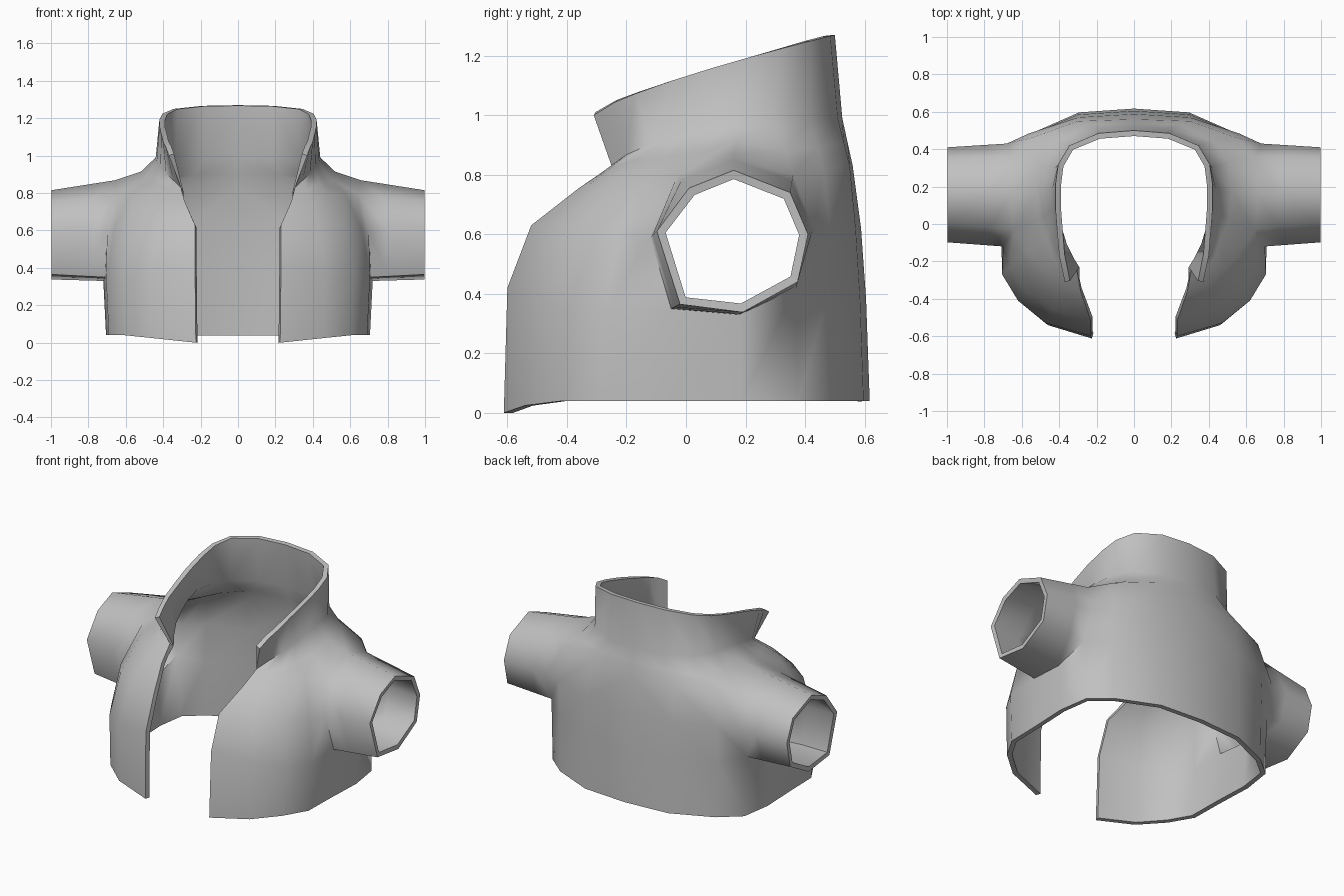
import bpy, bmesh
from mathutils import Vector

if "Cube" in bpy.data.objects:
    bpy.data.objects.remove(bpy.data.objects["Cube"])

# Body sections of the right half, front opening -> side -> centre back
under_arm = [(.23,-.60,.42), (.47,-.53,.38), (.62,-.41,.35), (.705,-.27,.34), (.71,-.05,.35),
             (.72,.18,.33), (.69,.37,.42), (.56,.475,.38), (.30,.585,.38), (0,.605,.38)]
mid_arm = [(.23,-.52,.63), (.43,-.46,.63), (.575,-.36,.62), (.665,-.23,.60), (.70,-.12,.59),
           (0,0,0), (.68,.43,.61), (.56,.485,.62), (.30,.57,.62), (0,.588,.62)]
shoulder = [(.285,-.36,.755), (.39,-.32,.77), (.48,-.24,.79), (.57,-.14,.80), (.645,-.03,.795),
            (.66,.16,.868), (.65,.36,.80), (.55,.46,.82), (.30,.55,.83), (0,.56,.83)]
neck_xy = [(.305,-.25), (.345,-.20), (.385,-.12), (.415,-.02), (.435,.08),
           (.44,.18), (.42,.30), (.35,.42), (.19,.51), (0,.525)]
collar_xy = [(.37,-.31), (.385,-.24), (.40,-.17), (.41,-.05), (.42,.08),
             (.42,.21), (.405,.32), (.345,.42), (.19,.485), (0,.50)]
cuff_yz = [(-.02,.365), (.19,.338), (.375,.44), (.41,.60), (.35,.74),
           (.16,.815), (.01,.755), (-.098,.61)]

hem = [(x * .98, y * 1.02, (0, .025)[i] if i < 2 else .04)
       for i, (x, y, z) in enumerate(under_arm)]
neck = [(x, y, .83 + .16 * min(1, max(0, y + .25) / .4) ** .7) for x, y in neck_xy]
collar = [(x, y, 1.0 + .27 * (max(0, y + .31) / .81) ** .75) for x, y in collar_xy]
slope = []
for i, (a, b) in enumerate(zip(shoulder, neck)):
    p = (Vector(a) + Vector(b)) / 2
    if 3 <= i <= 7:
        p += Vector((-.03, 0, -.015))
    slope.append(p)
rows = [hem, under_arm, mid_arm, shoulder, slope, neck, collar]

# Body and collar surface, leaving the armhole open
bm = bmesh.new()
grid = [[bm.verts.new(p) if (r, c) != (2, 5) else None for c, p in enumerate(row)]
        for r, row in enumerate(rows)]
for r in range(len(rows) - 1):
    for c in range(9):
        quad = [grid[r][c], grid[r][c + 1], grid[r + 1][c + 1], grid[r + 1][c]]
        if None not in quad:
            bm.faces.new(quad)

# Sleeve bridged from the armhole to the cuff
hole = [grid[r][c] for r, c in
        [(1, 4), (1, 5), (1, 6), (2, 6), (3, 6), (3, 5), (3, 4), (2, 4)]]
cuff = [bm.verts.new((.998, y, z)) for y, z in cuff_yz]
mid = [bm.verts.new(h.co.lerp(k.co, .35)) for h, k in zip(hole, cuff)]
for a, b in ((hole, mid), (mid, cuff)):
    for i in range(8):
        j = (i + 1) % 8
        bm.faces.new((a[i], a[j], b[j], b[i]))

mesh = bpy.data.meshes.new("open_jacket")
bm.to_mesh(mesh)
bm.free()
jacket = bpy.data.objects.new("open_jacket", mesh)
bpy.context.collection.objects.link(jacket)
bpy.context.view_layer.objects.active = jacket
jacket.select_set(True)

# Mirror to the left half and give the cloth thickness
mirror = jacket.modifiers.new("mirror", 'MIRROR')
mirror.use_clip = True
thick = jacket.modifiers.new("cloth_thickness", 'SOLIDIFY')
thick.thickness = .03
thick.offset = -1
for name in ("mirror", "cloth_thickness"):
    bpy.ops.object.modifier_apply(modifier=name)
bpy.ops.object.shade_smooth_by_angle(angle=.95)

# Plain grey cloth
grey = bpy.data.materials.new("grey_cloth")
grey.diffuse_color = (.53, .53, .53, 1)
grey.use_nodes = True
grey.node_tree.nodes["Principled BSDF"].inputs["Base Color"].default_value = grey.diffuse_color
jacket.data.materials.append(grey)
